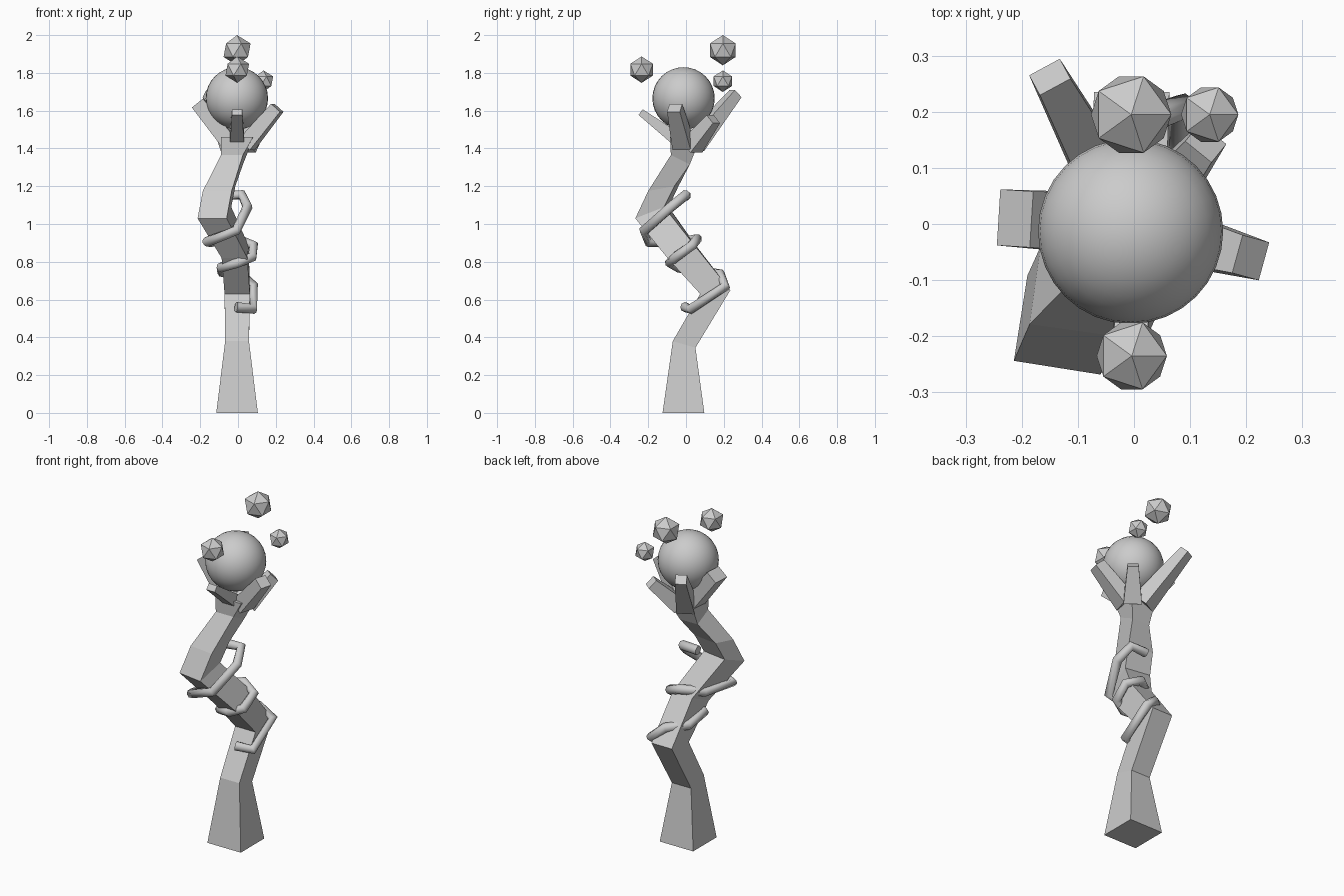
import bpy, math
from mathutils import Vector

if "Cube" in bpy.data.objects:
    bpy.data.objects.remove(bpy.data.objects["Cube"])


def loft(name, rings):
    """Solid through a list of four-corner rings."""
    verts = [tuple(v) for r in rings for v in r]
    faces = [(3, 2, 1, 0)]
    for i in range(len(rings) - 1):
        a, b = 4 * i, 4 * i + 4
        faces += [(a + k, a + (k + 1) % 4, b + (k + 1) % 4, b + k) for k in range(4)]
    n = len(verts)
    faces.append((n - 4, n - 3, n - 2, n - 1))
    me = bpy.data.meshes.new(name)
    me.from_pydata(verts, [], faces)
    ob = bpy.data.objects.new(name, me)
    bpy.context.collection.objects.link(ob)
    return ob


def staff_ring(yf, zf, yb, zb, cx, hw, yaw):
    cy, a = (yf + yb) / 2, math.radians(yaw)
    out = []
    for x, y, z in ((-hw, yf, zf), (hw, yf, zf), (hw, yb, zb), (-hw, yb, zb)):
        y -= cy
        out.append((cx + x * math.cos(a) - y * math.sin(a),
                    cy + x * math.sin(a) + y * math.cos(a), z))
    return out


# Crooked square staff: front y, front z, back y, back z, centre x, half width, yaw
loft("staff", [staff_ring(*r) for r in (
    (-.124, 0, .097, 0, -.005, .11, 0),
    (-.07, .38, .05, .345, -.005, .063, 0),
    (.075, .63, .235, .65, -.004, .067, 0),
    (-.095, .82, .05, .885, -.015, .068, -3),
    (-.257, 1.03, -.103, 1.09, -.125, .078, -9),
    (-.19, 1.175, -.05, 1.2, -.10, .077, -8),
    (-.08, 1.365, .02, 1.315, -.032, .058, 0),
    (-.085, 1.46, .075, 1.45, -.005, .085, 0))])


# Five tapered claws holding the orb
def claw(name, root, tip, w0, t0, w1, t1):
    root, tip = Vector(root), Vector(tip)
    d = (tip - root).normalized()
    side = d.cross(Vector((0, 0, 1))).normalized()
    up = side.cross(d)
    rings = []
    for p, w, t in ((root, w0, t0), (tip, w1, t1)):
        rings.append([p + side * (sx * w / 2) + up * (sy * t / 2)
                      for sx, sy in ((-1, -1), (1, -1), (1, 1), (-1, 1))])
    loft(name, rings)


claw("left_claw", (-.05, .0, 1.435), (-.212, .01, 1.64), .11, .085, .10, .075)
claw("right_claw", (.045, -.015, 1.42), (.208, -.06, 1.615), .10, .085, .07, .065)
claw("front_claw", (-.005, -.05, 1.45), (-.005, -.24, 1.592), .075, .07, .055, .037)
claw("back_left_claw", (-.03, .04, 1.42), (-.15, .262, 1.69), .10, .10, .062, .055)
claw("back_right_claw", (.035, .03, 1.41), (.128, .145, 1.555), .10, .09, .06, .06)

# Vine wound around the staff
path = [(-.01, -.005, .56), (.08, .025, .55), (.083, .208, .67), (.01, .18, .735),
        (-.085, .1, .745), (-.09, -.04, .77), (.0, -.085, .795), (.075, -.055, .825),
        (.083, .03, .885), (0, .058, .92), (-.11, -.02, .905), (-.165, -.2, .905),
        (-.01, -.222, .965), (.05, -.08, 1.09), (.02, .0, 1.155), (-.08, .0, 1.15)]
cu = bpy.data.curves.new("vine", 'CURVE')
cu.dimensions = '3D'
cu.bevel_depth = .027
cu.bevel_resolution = 2
cu.use_fill_caps = True
sp = cu.splines.new('POLY')
sp.points.add(len(path) - 1)
for p, co in zip(sp.points, path):
    p.co = (*co, 1)
vine = bpy.data.objects.new("vine", cu)
bpy.context.collection.objects.link(vine)

# Smooth orb
bpy.ops.mesh.primitive_uv_sphere_add(segments=32, ring_count=16, radius=.165,
                                     location=(-.006, -.013, 1.665))
bpy.context.object.name = "orb"
bpy.ops.object.shade_smooth()

# Floating faceted crystals
for name, r, loc in (("large_crystal", .08, (-.005, .195, 1.92)),
                     ("medium_crystal", .07, (-.004, -.235, 1.817)),
                     ("small_crystal", .057, (.135, .195, 1.756))):
    bpy.ops.mesh.primitive_ico_sphere_add(subdivisions=1, radius=r, location=loc)
    bpy.context.object.name = name
